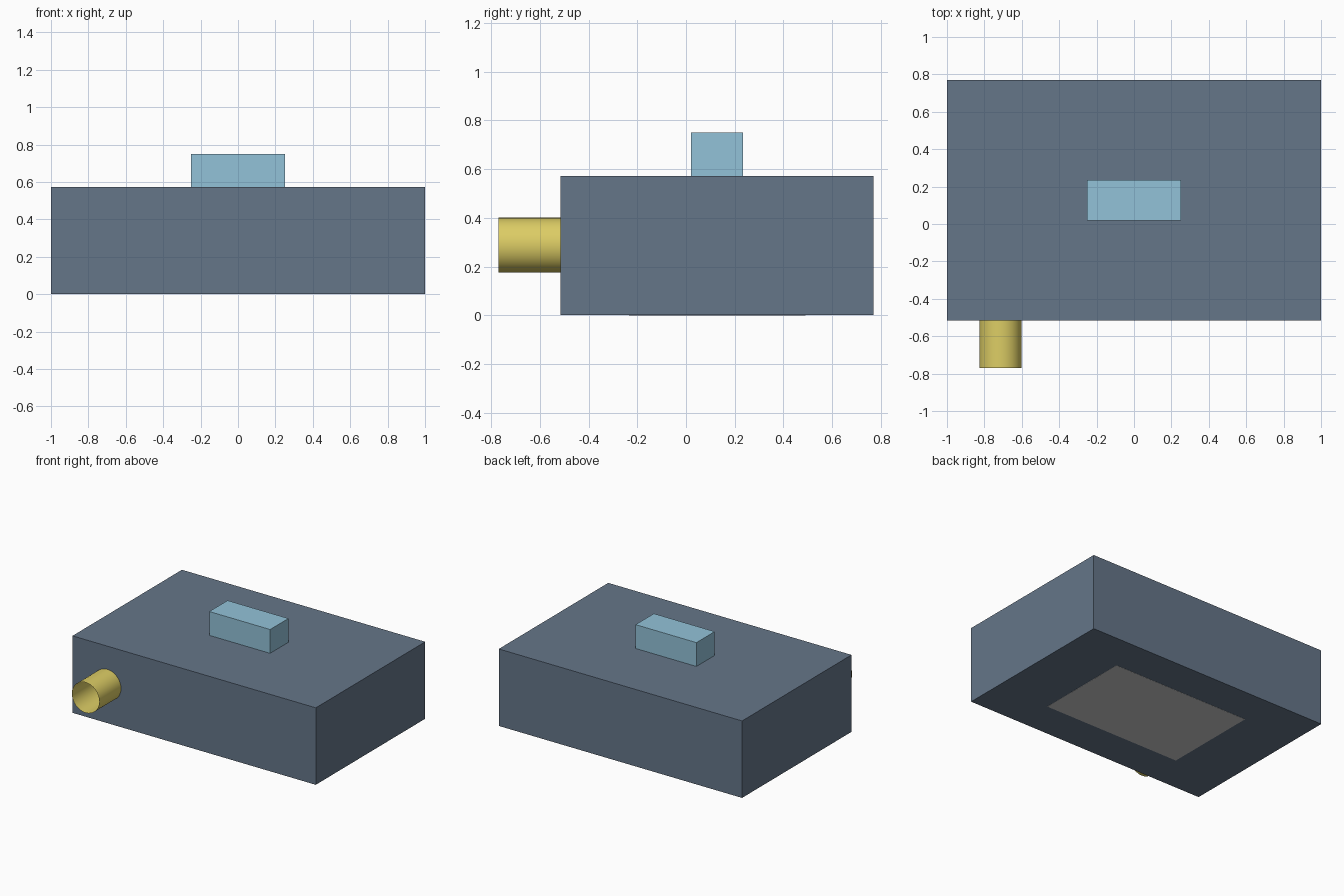
import bpy, math

if "Cube" in bpy.data.objects:
    bpy.data.objects.remove(bpy.data.objects["Cube"])


def paint(obj, name, color):
    mat = bpy.data.materials.new(name)
    mat.diffuse_color = (*color, 1)
    mat.use_nodes = True
    mat.node_tree.nodes["Principled BSDF"].inputs["Base Color"].default_value = mat.diffuse_color
    obj.data.materials.append(mat)


def box(name, lo, hi):
    mid = [(a + b) / 2 for a, b in zip(lo, hi)]
    bpy.ops.mesh.primitive_cube_add(size=1, location=mid)
    obj = bpy.context.object
    obj.name = name
    obj.scale = [b - a for a, b in zip(lo, hi)]
    bpy.ops.object.transform_apply(location=False, rotation=False, scale=True)
    return obj


# Main housing, a hair above the base panel so the panel shows cleanly
body = box("housing", (-1, -0.515, 0.001), (1, 0.77, 0.573))
paint(body, "slate", (0.13, 0.18, 0.25))

# Raised block on top
block = box("top_block", (-0.25, 0.02, 0.573), (0.25, 0.235, 0.75))
paint(block, "light_blue", (0.29, 0.54, 0.69))

# Grey panel in the underside
box("base_panel", (-0.565, -0.235, 0), (0.565, 0.49, 0.02))

# Open, thin-walled tube on the front
bpy.ops.mesh.primitive_cylinder_add(
    vertices=32, radius=0.113, depth=0.255, end_fill_type='NOTHING',
    location=(-0.714, -0.6425, 0.288), rotation=(math.pi / 2, 0, 0))
tube = bpy.context.object
tube.name = "front_tube"
bpy.ops.object.shade_smooth_by_angle()
paint(tube, "yellow", (0.72, 0.61, 0.13))
